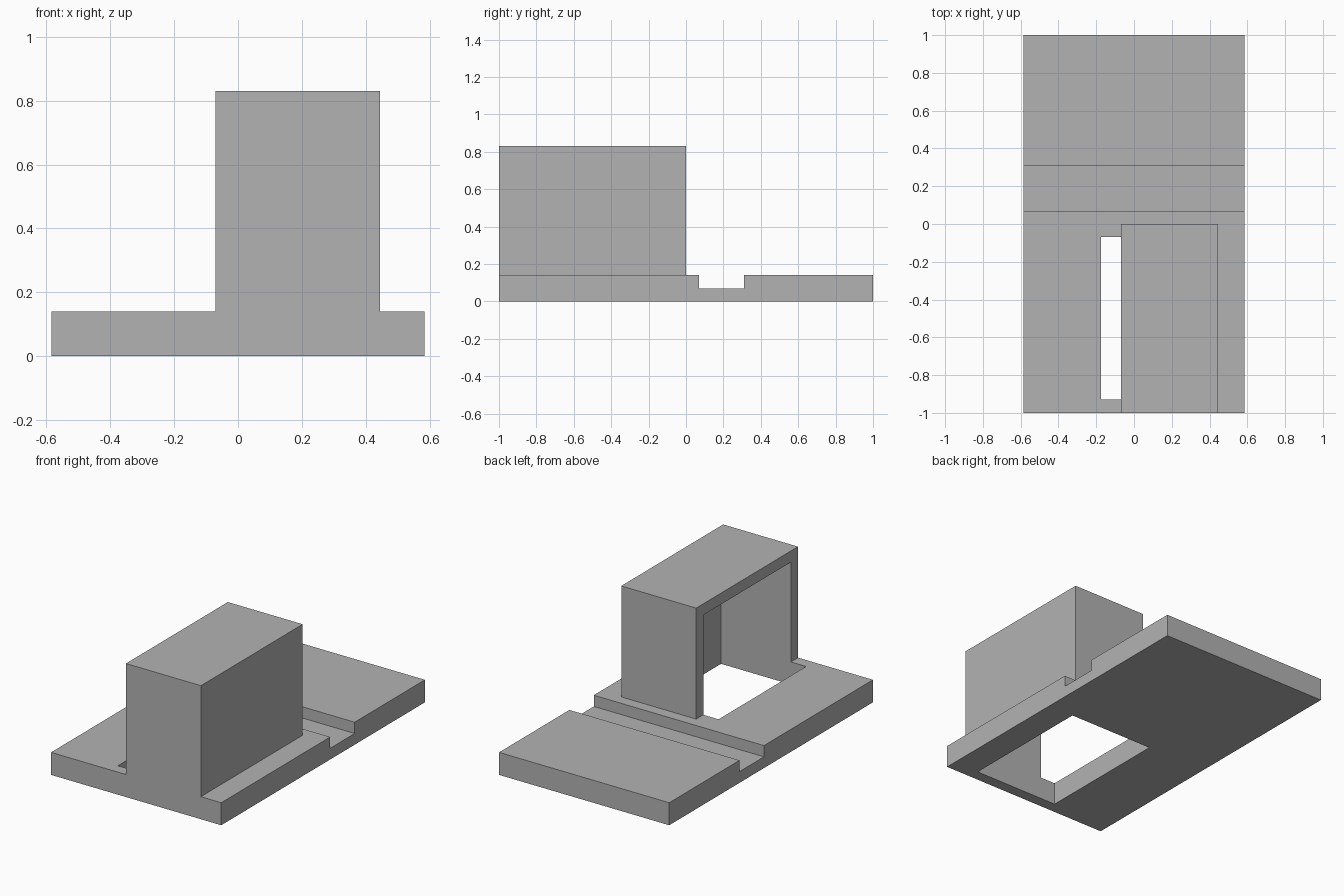
import bpy
import bmesh

cube = bpy.data.objects.get("Cube")
if cube:
    bpy.data.objects.remove(cube, do_unlink=True)

grey = bpy.data.materials.new("plain grey")
grey.use_nodes = True
colour = (0.45, 0.45, 0.45, 1)
grey.diffuse_color = colour
grey.node_tree.nodes["Principled BSDF"].inputs["Base Color"].default_value = colour


def extrude_profile(name, profile, x0, x1):
    """Extrude a (y, z) outline along x."""
    bm = bmesh.new()
    face = bm.faces.new([bm.verts.new((x0, y, z)) for y, z in profile])
    result = bmesh.ops.extrude_face_region(bm, geom=[face])
    moved = [v for v in result["geom"] if isinstance(v, bmesh.types.BMVert)]
    bmesh.ops.translate(bm, verts=moved, vec=(x1 - x0, 0, 0))
    bmesh.ops.recalc_face_normals(bm, faces=bm.faces)
    mesh = bpy.data.meshes.new(name)
    bm.to_mesh(mesh)
    bm.free()
    mesh.materials.append(grey)
    obj = bpy.data.objects.new(name, mesh)
    bpy.context.scene.collection.objects.link(obj)
    return obj


def rectangle(y0, y1, z0, z1):
    return [(y0, z0), (y1, z0), (y1, z1), (y0, z1)]


def apply_boolean(target, tool, operation):
    mod = target.modifiers.new(operation.lower(), "BOOLEAN")
    mod.operation = operation
    mod.solver = "EXACT"
    mod.object = tool
    bpy.context.view_layer.objects.active = target
    bpy.ops.object.modifier_apply(modifier=mod.name)
    bpy.data.objects.remove(tool, do_unlink=True)


half_width, base_top, wall = 0.585, 0.14, 0.07

# Base plate with a groove running across it
base = extrude_profile("base_with_housing", [
    (-1, 0), (1, 0), (1, base_top), (0.31, base_top), (0.31, 0.07),
    (0.07, 0.07), (0.07, base_top), (-1, base_top)], -half_width, half_width)

# Tall housing over the front half
housing = extrude_profile("housing", rectangle(-1, 0, 0.03, 0.83), -0.07, 0.445)
apply_boolean(base, housing, "UNION")

# Cavity open towards one side and through the base
cavity = extrude_profile("cavity_cutter",
                         rectangle(-1 + wall, -wall, -0.1, 0.83 - wall), -0.175, 0.41)
cavity.hide_render = True
apply_boolean(base, cavity, "DIFFERENCE")
